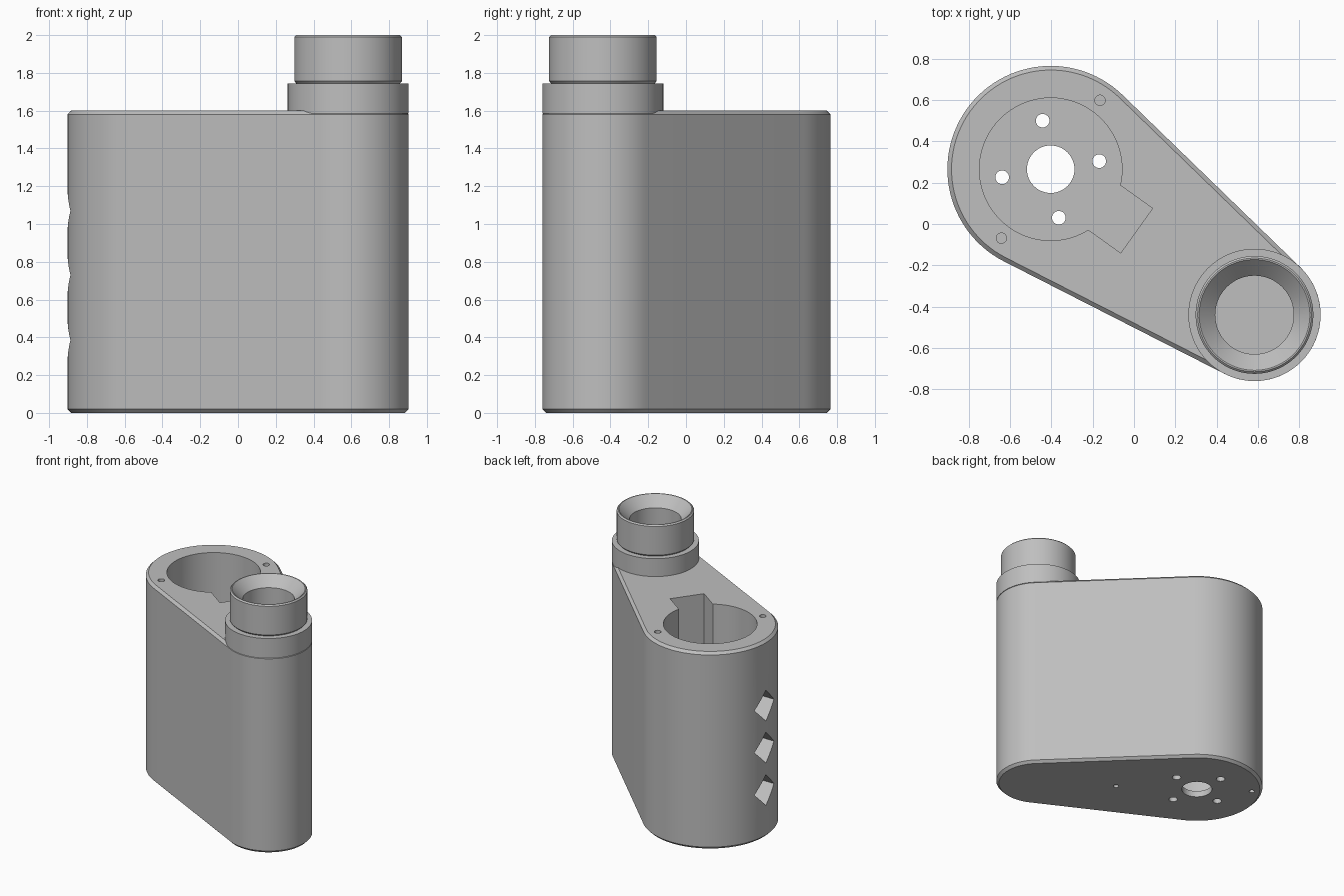
import bpy, bmesh, math
from mathutils import Vector, Matrix

if "Cube" in bpy.data.objects:
    bpy.data.objects.remove(bpy.data.objects["Cube"])

grey = bpy.data.materials.new("plain grey")
grey.use_nodes = True
grey.diffuse_color = (0.52, 0.52, 0.52, 1)
grey.node_tree.nodes["Principled BSDF"].inputs["Base Color"].default_value = grey.diffuse_color

# Main layout: large round end, small round end, and the axis joining them
BIG, SMALL = Vector((-0.403, 0.265, 0)), Vector((0.583, -0.44, 0))
BIG_R, SMALL_R = 0.5, 0.32
HEIGHT, FLOOR, CHAMFER = 1.6, 0.05, 0.02
AXIS = (SMALL - BIG).normalized()
ANGLE = math.atan2(AXIS.y, AXIS.x)


def make_object(name, bm):
    bmesh.ops.recalc_face_normals(bm, faces=bm.faces)
    mesh = bpy.data.meshes.new(name)
    bm.to_mesh(mesh)
    bm.free()
    mesh.materials.append(grey)
    obj = bpy.data.objects.new(name, mesh)
    bpy.context.collection.objects.link(obj)
    return obj


def bridge(bm, lower, upper):
    for i in range(len(lower)):
        j = (i + 1) % len(lower)
        bm.faces.new((lower[i], lower[j], upper[j], upper[i]))


def arc(centre, radius, start, end, steps):
    for i in range(steps + 1):
        a = start + (end - start) * i / steps
        yield centre + Vector((math.cos(a), math.sin(a), 0)) * radius


def hull_ring(bm, inset, z):
    """Two arcs joined by their common tangents."""
    t = math.acos((BIG_R - SMALL_R) / (SMALL - BIG).length)
    points = list(arc(SMALL, SMALL_R - inset, ANGLE - t, ANGLE + t, 40))
    points += arc(BIG, BIG_R - inset, ANGLE + t, ANGLE + math.tau - t, 56)
    return [bm.verts.new((p.x, p.y, z)) for p in points]


def lathe(name, centre, profile, steps=72):
    """Closed ring profile of (radius, height) pairs."""
    bm = bmesh.new()
    rings = [[bm.verts.new((p.x, p.y, z)) for p in
              list(arc(centre, r, 0, math.tau, steps))[:-1]] for r, z in profile]
    for i, ring in enumerate(rings):
        bridge(bm, ring, rings[(i + 1) % len(rings)])
    return make_object(name, bm)


def cylinder_cutter(name, centre, radius, bottom, top, steps=32):
    bm = bmesh.new()
    place = Matrix.Translation((centre.x, centre.y, (bottom + top) / 2))
    bmesh.ops.create_cone(bm, cap_ends=True, segments=steps, radius1=radius,
                          radius2=radius, depth=top - bottom, matrix=place)
    return make_object(name, bm)


def box_cutter(name, centre, size, rotation):
    bm = bmesh.new()
    place = Matrix.Translation(centre) @ rotation @ Matrix.Diagonal((*size, 1))
    bmesh.ops.create_cube(bm, size=1, matrix=place)
    return make_object(name, bm)


def polar(distance, degrees):
    a = ANGLE + math.radians(degrees)
    return BIG + Vector((math.cos(a), math.sin(a), 0)) * distance


# Chamfered body shell
bm = bmesh.new()
levels = [(CHAMFER, 0), (0, CHAMFER), (0, HEIGHT - CHAMFER), (CHAMFER, HEIGHT)]
rings = [hull_ring(bm, inset, z) for inset, z in levels]
for low, high in zip(rings, rings[1:]):
    bridge(bm, low, high)
bm.faces.new(rings[0])
bm.faces.new(rings[-1])
body = make_object("body", bm)

# Large bore with its side slot, and the hollow under the neck
cutters = [
    cylinder_cutter("bore_cutter", BIG, 0.345, FLOOR, 1.8, 72),
    box_cutter("slot_cutter", BIG + AXIS * 0.356 + Vector((0, 0, 0.925)),
               (0.31, 0.265, 1.75), Matrix.Rotation(ANGLE, 4, "Z")),
    cylinder_cutter("neck_cutter", SMALL, 0.19, 1.0, 1.8, 72),
    cylinder_cutter("centre_hole_cutter", BIG, 0.115, -0.1, 0.2, 48),
]
# Four mounting holes through the floor
for k in range(4):
    cutters.append(cylinder_cutter("mount_cutter", polar(0.238, 45 + 90 * k), 0.033, -0.1, 0.2))
# Screw holes in the rim and underside
for side in (-1, 1):
    cutters.append(cylinder_cutter("rim_screw_cutter", polar(0.41, 90 * side), 0.025, 1.4, 1.7))
for distance in (-0.42, 0.618):
    cutters.append(cylinder_cutter("base_screw_cutter", BIG + AXIS * distance, 0.02, -0.1, 0.15))
# Diamond vents in the side wall
for z in (0.385, 0.73, 1.07):
    cutters.append(box_cutter("vent_cutter", BIG + Vector((-0.45, 0, z)), (0.4, 0.177, 0.177),
                              Matrix.Rotation(math.radians(45), 4, "X")))

for cutter in cutters:
    cutter.hide_render = True
    cut = body.modifiers.new(cutter.name, "BOOLEAN")
    cut.operation, cut.solver, cut.object = "DIFFERENCE", "EXACT", cutter
graph = bpy.context.evaluated_depsgraph_get()
body.data = bpy.data.meshes.new_from_object(body.evaluated_get(graph))
body.modifiers.clear()
for cutter in cutters:
    bpy.data.objects.remove(cutter)

# Collar and the funnel-mouthed neck above it
collar = lathe("collar", SMALL, [(SMALL_R, 1.585), (SMALL_R, 1.745), (0.19, 1.745), (0.19, 1.585)])
neck = lathe("neck", SMALL, [(0.275, 1.745), (0.285, 1.757), (0.285, 1.99), (0.275, 2.0),
                             (0.268, 2.0), (0.19, 1.92), (0.19, 1.745)])

for obj in (body, collar, neck):
    bpy.ops.object.select_all(action="DESELECT")
    obj.select_set(True)
    bpy.context.view_layer.objects.active = obj
    bpy.ops.object.shade_smooth_by_angle(angle=math.radians(25))
